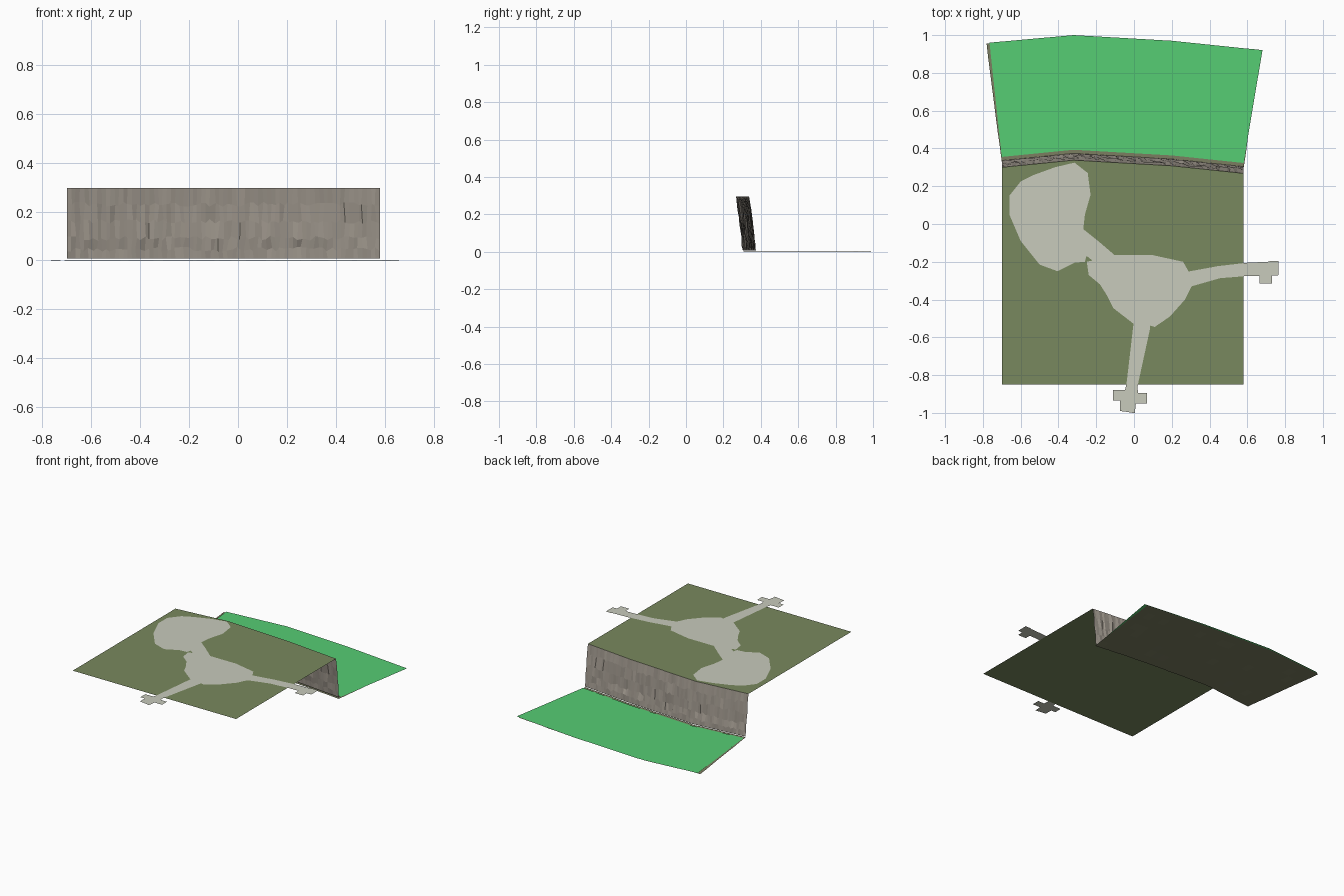
import bpy, random
from mathutils import Vector

if "Cube" in bpy.data.objects:
    bpy.data.objects.remove(bpy.data.objects["Cube"])

random.seed(4)
GROUND_Z = 0.296
# Bent line of the cliff top: (x, y)
RIM = [(-0.70, 0.30), (-0.32, 0.338), (0.20, 0.308), (0.58, 0.268)]


def material(name, rgb):
    m = bpy.data.materials.new(name)
    m.diffuse_color = [c ** 2.2 for c in rgb] + [1]   # sRGB to linear
    m.use_nodes = True
    m.node_tree.nodes["Principled BSDF"].inputs["Base Color"].default_value = m.diffuse_color
    return m


OLIVE = material("olive_ground", (0.47, 0.53, 0.37))
PAVING = material("pale_paving", (0.78, 0.79, 0.73))
GREEN = material("bright_green", (0.34, 0.80, 0.45))
ROCK = material("rock", (0.62, 0.59, 0.55))
EARTH = material("earth", (0.48, 0.49, 0.38))


def add_mesh(name, verts, faces, mat):
    me = bpy.data.meshes.new(name)
    me.from_pydata(verts, [], faces)
    me.materials.append(mat)
    ob = bpy.data.objects.new(name, me)
    bpy.context.collection.objects.link(ob)
    return ob


def flat(name, outline, z, mat):
    area = sum(a[0] * b[1] - b[0] * a[1]
               for a, b in zip(outline, outline[1:] + outline[:1]))
    if area < 0:
        outline = outline[::-1]
    return add_mesh(name, [(x, y, z) for x, y in outline],
                    [list(range(len(outline)))], mat)


def grid(name, rows, mat):
    n = len(rows[0])
    faces = [(r * n + i + 1, r * n + i, (r + 1) * n + i, (r + 1) * n + i + 1)
             for r in range(len(rows) - 1) for i in range(n - 1)]
    return add_mesh(name, [v for row in rows for v in row], faces, mat)


def rim_y(x):
    for (x0, y0), (x1, y1) in zip(RIM, RIM[1:]):
        if x <= x1:
            break
    return y0 + (y1 - y0) * (x - x0) / (x1 - x0)


def road(name, path, widths, z):
    # Flat ribbon along a centre line
    left, right = [], []
    for i, p in enumerate(path):
        a, b = Vector(path[max(i - 1, 0)]), Vector(path[min(i + 1, len(path) - 1)])
        d = (b - a).normalized()
        n = Vector((-d.y, d.x)) * widths[i] / 2
        left.append((*(Vector(p) + n), z))
        right.append((*(Vector(p) - n), z))
    grid(name, [left, right], PAVING)


# Upper plateau
flat("upper_ground", [(-0.70, -0.85), (0.58, -0.85)] + RIM[::-1], GROUND_Z, OLIVE)

# Cliff: faceted sheet leaning outwards towards its foot
COLS = 72
LEVELS = [(0.008, 0.036), (0.045, 0.032), (0.09, 0.024), (0.16, 0.018),
          (0.23, 0.010), (GROUND_Z, 0.0)]
rows = []
for k, (z, out) in enumerate(LEVELS):
    inner = 0 < k < len(LEVELS) - 1
    row = []
    for i in range(COLS + 1):
        x = -0.70 + 1.28 * i / COLS
        jx = random.uniform(-0.005, 0.005) if inner and 0 < i < COLS else 0
        jy = random.uniform(-0.005, 0.005) if inner else 0
        jz = random.uniform(-0.01, 0.01) if inner else 0
        row.append((x + jx, rim_y(x) + out + jy, z + jz))
    rows.append(row)
grid("cliff", rows[::-1], ROCK)

# Lower land: earth bed and a green sheet over it, fanning out from the cliff
FAR = [(-0.765, 0.96), (-0.32, 1.0), (0.20, 0.97), (0.68, 0.92)]
flat("green_field", [(x, y + 0.055) for x, y in RIM] + FAR[::-1], 0.005, GREEN)

bed = []
for j in range(9):
    t = j / 8
    row = []
    for i in range(25):
        x = -0.70 + 1.28 * i / 24
        y = rim_y(x) + 0.03 + 0.625 * t
        edge = 0.003 * random.random() if i in (0, 24) else 0
        fan = 1 + 0.125 * t
        row.append(((x + 0.06) * fan - 0.06 + (edge if i else -edge), y,
                    random.choice((0, 0.001, 0.002))))
    bed.append(row)
grid("earth_bed", bed[::-1], EARTH)

# Paved clearings
flat("west_clearing", [
    (-0.66, 0.15), (-0.60, 0.225), (-0.53, 0.26), (-0.42, 0.30), (-0.315, 0.325),
    (-0.245, 0.27), (-0.23, 0.155), (-0.26, 0.05), (-0.27, -0.04), (-0.23, -0.09),
    (-0.26, -0.20), (-0.315, -0.205), (-0.405, -0.25), (-0.50, -0.215),
    (-0.60, -0.09), (-0.66, 0.05)], 0.2980, PAVING)
flat("south_clearing", [
    (-0.25, -0.20), (-0.14, -0.175), (-0.10, -0.165), (0.10, -0.165), (0.26, -0.20),
    (0.30, -0.27), (0.305, -0.33), (0.27, -0.40), (0.19, -0.49), (0.11, -0.545),
    (0.06, -0.53), (0.0, -0.53), (-0.11, -0.445), (-0.145, -0.375),
    (-0.18, -0.32), (-0.24, -0.27)], 0.2981, PAVING)

# Roads leading out and the link between the clearings
road("link_path", [(-0.40, 0.02), (-0.22, -0.13), (-0.06, -0.26)],
     [0.09, 0.10, 0.09], 0.2983)
road("east_road", [(0.06, -0.34), (0.30, -0.29), (0.45, -0.255), (0.60, -0.24), (0.76, -0.235)],
     [0.07, 0.08, 0.065, 0.07, 0.075], 0.2984)
road("south_road", [(0.07, -0.34), (0.04, -0.55), (-0.01, -0.85), (-0.035, -0.995)],
     [0.07, 0.09, 0.06, 0.08], 0.2985)

# Stepped road ends
flat("east_road_end", [(0.665, -0.27), (0.665, -0.315), (0.73, -0.315), (0.73, -0.27),
                       (0.765, -0.27), (0.765, -0.195), (0.72, -0.195)], 0.2986, PAVING)
flat("south_road_end", [(-0.11, -0.88), (-0.11, -0.935), (-0.075, -0.935), (-0.075, -0.99),
                        (0.005, -1.0), (0.005, -0.95), (0.07, -0.95), (0.07, -0.895),
                        (0.02, -0.895), (0.02, -0.88)], 0.2987, PAVING)
